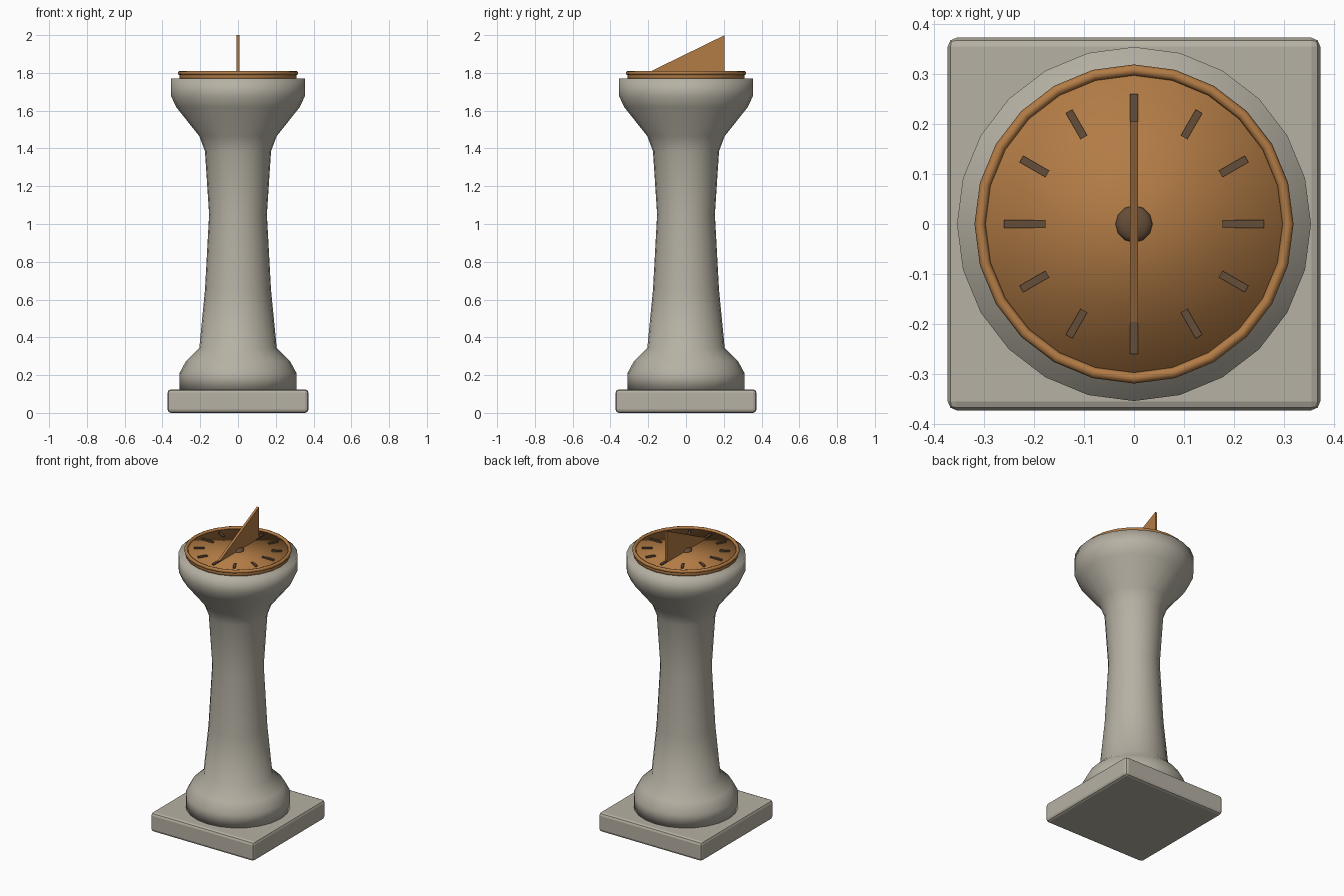
import bpy, bmesh, math
from mathutils import Matrix

if "Cube" in bpy.data.objects:
    bpy.data.objects.remove(bpy.data.objects["Cube"])


def material(name, color):
    m = bpy.data.materials.new(name)
    m.diffuse_color = (*color, 1)
    m.use_nodes = True
    m.node_tree.nodes["Principled BSDF"].inputs["Base Color"].default_value = m.diffuse_color
    return m


STONE = material("stone", (0.47, 0.44, 0.37))
BRONZE = material("bronze", (0.45, 0.20, 0.06))
DARK = material("dark_bronze", (0.13, 0.075, 0.04))


def finish(bm, name, mat, smooth=False):
    bmesh.ops.recalc_face_normals(bm, faces=bm.faces)
    me = bpy.data.meshes.new(name)
    for f in bm.faces:
        f.smooth = smooth
    bm.to_mesh(me)
    bm.free()
    me.materials.append(mat)
    ob = bpy.data.objects.new(name, me)
    bpy.context.collection.objects.link(ob)
    return ob


def lathe(name, profile, mat, sides=24, closed=False):
    """Revolve (radius, z) points; open profiles get flat caps."""
    bm = bmesh.new()
    rings = []
    for r, z in profile:
        angles = [2 * math.pi * i / sides for i in range(sides)]
        rings.append([bm.verts.new((r * math.cos(a), r * math.sin(a), z)) for a in angles])
    pairs = list(zip(rings, rings[1:]))
    if closed:
        pairs.append((rings[-1], rings[0]))
    else:
        bm.faces.new(rings[0])
        bm.faces.new(rings[-1])
    for low, high in pairs:
        for i in range(sides):
            j = (i + 1) % sides
            bm.faces.new((low[i], low[j], high[j], high[i]))
    return finish(bm, name, mat, True)


def box(name, size, matrix, mat):
    bm = bmesh.new()
    bmesh.ops.create_cube(bm, size=1, matrix=matrix @ Matrix.Diagonal((*size, 1)))
    return finish(bm, name, mat)


# Square plinth with softened edges
plinth = box("plinth", (0.745, 0.745, 0.125), Matrix.Translation((0, 0, 0.0625)), STONE)
bevel = plinth.modifiers.new("bevel", "BEVEL")
bevel.width = 0.018
bevel.segments = 2

# Turned pedestal
lathe("pedestal", [(0.31, 0.12), (0.31, 0.21), (0.275, 0.275), (0.205, 0.343),
                   (0.175, 0.65), (0.153, 1.05), (0.175, 1.386), (0.205, 1.465),
                   (0.328, 1.62), (0.354, 1.677), (0.354, 1.77)], STONE)

# Dial plate and raised rim
lathe("dial_plate", [(0.31, 1.765), (0.31, 1.797)], BRONZE)
lathe("dial_rim", [(0.308 + 0.011 * math.cos(a), 1.799 + 0.011 * math.sin(a))
                   for a in (2 * math.pi * k / 8 for k in range(8))], BRONZE, closed=True)

# Hour marks, longer at the quarters
for h in range(12):
    inner = 0.177 if h % 3 == 0 else 0.20
    place = (Matrix.Rotation(math.radians(30 * h), 4, 'Z')
             @ Matrix.Translation(((inner + 0.26) / 2, 0, 1.798)))
    box(f"hour_mark_{h + 1}", (0.26 - inner, 0.015, 0.012), place, DARK)

# Low domed hub
bm = bmesh.new()
bmesh.ops.create_uvsphere(bm, u_segments=12, v_segments=8, radius=0.037,
                          matrix=Matrix.Translation((0, 0, 1.797)) @ Matrix.Diagonal((1, 1, 0.4, 1)))
finish(bm, "hub", DARK, True)

# Triangular gnomon
bm = bmesh.new()
left = bm.faces.new([bm.verts.new((-0.0075, y, z))
                     for y, z in ((-0.21, 1.797), (0.205, 1.797), (0.205, 2.0))])
grown = bmesh.ops.extrude_face_region(bm, geom=[left], use_keep_orig=True)
for v in grown["geom"]:
    if isinstance(v, bmesh.types.BMVert):
        v.co.x = 0.0075
finish(bm, "gnomon", BRONZE)
